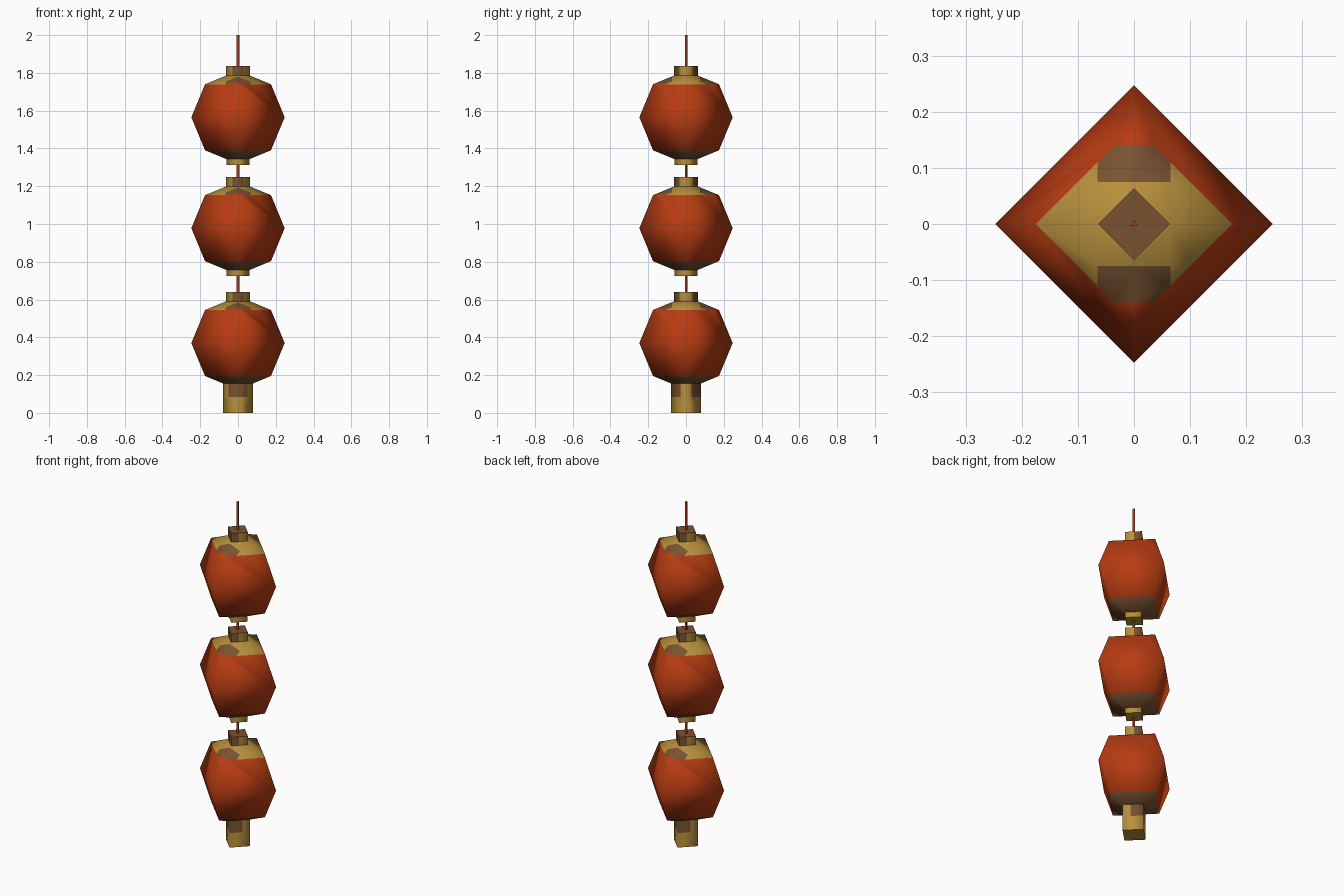
import bpy, bmesh, math
from mathutils import Vector

if "Cube" in bpy.data.objects:
    bpy.data.objects.remove(bpy.data.objects["Cube"])


def mat(name, rgb):
    m = bpy.data.materials.new(name)
    m.diffuse_color = (*rgb, 1)
    m.use_nodes = True
    m.node_tree.nodes["Principled BSDF"].inputs["Base Color"].default_value = m.diffuse_color
    return m


MATS = [mat("lantern_red", (0.48, 0.045, 0.006)),
        mat("gold", (0.48, 0.28, 0.045)),
        mat("brown", (0.19, 0.085, 0.03))]
RED, GOLD, BROWN = 0, 1, 2


def lathe(name, profile, sides, rule, phase=0.0, cuts=(), cut_zone=None):
    """Revolve (radius, z) points, cut lines into a zone, colour faces by rule."""
    bm = bmesh.new()
    rings = []
    for r, z in profile:
        rings.append([bm.verts.new((r * math.cos(phase + 2 * math.pi * i / sides),
                                    r * math.sin(phase + 2 * math.pi * i / sides), z))
                      for i in range(sides)])
    for a, b in zip(rings, rings[1:]):
        for i in range(sides):
            j = (i + 1) % sides
            bm.faces.new((a[i], a[j], b[j], b[i]))
    bm.faces.new(rings[0][::-1])
    bm.faces.new(rings[-1])
    for axis, d in cuts:
        fs = [f for f in bm.faces if cut_zone(f.calc_center_median())]
        geom = set(fs)
        for f in fs:
            geom.update(f.edges)
            geom.update(f.verts)
        bmesh.ops.bisect_plane(bm, geom=list(geom), dist=1e-5,
                               plane_co=Vector(axis) * d, plane_no=axis)
    bm.normal_update()
    for f in bm.faces:
        f.smooth = True
        f.material_index = rule(f.calc_center_median(), f.normal)
    # flat end caps
    for f in bm.faces:
        if abs(f.normal.z) > 0.99:
            for e in f.edges:
                e.smooth = False
    me = bpy.data.meshes.new(name)
    bm.to_mesh(me)
    bm.free()
    for m in MATS:
        me.materials.append(m)
    ob = bpy.data.objects.new(name, me)
    bpy.context.collection.objects.link(ob)
    return ob


X, Y = (1, 0, 0), (0, 1, 0)
R = 0.247
K = R * math.sqrt(0.5)


def body_rule(c, n):
    if c.z > K:
        if abs(c.y) > 0.14:
            return RED
        return BROWN if abs(c.y) > 0.075 and abs(c.x) < 0.065 else GOLD
    return BROWN if c.z < -K else RED


def collar_rule(c, n):
    if n.z > 0.9:
        return BROWN
    return BROWN if abs(c.x) < 0.03 and abs(c.y) > 0.03 else GOLD


# square lantern bodies with octagonal outline, gold collars above and below
profile = [(0.06, -R + 0.025), (K, -K), (R, 0), (K, K), (0.06, R - 0.025)]
cap_cuts = [(a, d) for a, d in ((X, 0.065), (X, -0.065), (Y, 0.075),
                                (Y, -0.075), (Y, 0.14), (Y, -0.14))]
for label, z, has_lower in (("top", 1.565, True), ("middle", 0.978, True),
                            ("bottom", 0.37, False)):
    body = lathe(label + "_lantern", profile, 4, body_rule,
                 cuts=cap_cuts, cut_zone=lambda c: c.z > K)
    body.location.z = z
    collar = lathe(label + "_upper_collar", [(0.064, 0.2), (0.064, 0.271)], 4,
                   collar_rule, cuts=[(X, 0.03), (X, -0.03)],
                   cut_zone=lambda c: c.z < 0.27)
    collar.location.z = z
    if has_lower:
        low = lathe(label + "_lower_collar", [(0.062, -0.253), (0.062, -0.2)], 4,
                    lambda c, n: GOLD)
        low.location.z = z

# tassel block under the lowest lantern, brown on the upper front and back
lathe("tassel", [(0.079, 0), (0.079, 0.085), (0.079, 0.17)], 4,
      lambda c, n: BROWN if c.z > 0.085 and abs(c.y) > 0.03 else GOLD,
      cuts=[(Y, 0.03), (Y, -0.03)], cut_zone=lambda c: 0.086 < c.z < 0.169)

# three-sided hanging cord
lathe("cord", [(0.008, 0.1), (0.008, 2.0)], 3, lambda c, n: RED, phase=math.pi / 2)
